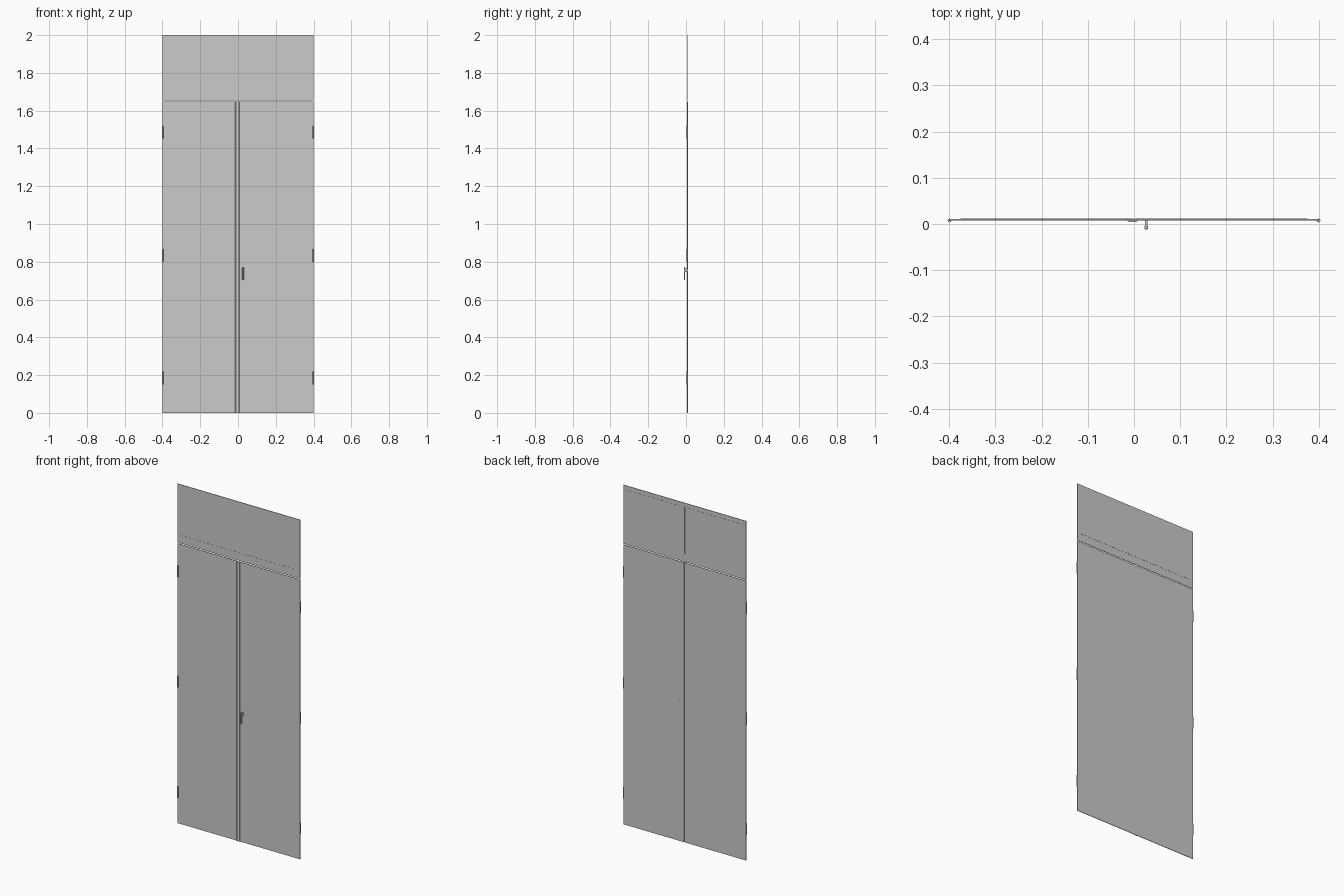
import bpy, bmesh
from mathutils import Vector

if "Cube" in bpy.data.objects:
    bpy.data.objects.remove(bpy.data.objects["Cube"])

FRONT, BACK = 0.008, 0.0108   # sheet thickness range along y


def box(name, x, y, z, bevel=0.0):
    """Box from (min, max) ranges on each axis."""
    bm = bmesh.new()
    bmesh.ops.create_cube(bm, size=1)
    for v in bm.verts:
        v.co = Vector([r[0] + (c + 0.5) * (r[1] - r[0]) for c, r in zip(v.co, (x, y, z))])
    if bevel:
        bmesh.ops.bevel(bm, geom=bm.edges[:], offset=bevel, segments=2, affect='EDGES', profile=0.5)
    return finish(name, bm)


def finish(name, bm):
    bmesh.ops.recalc_face_normals(bm, faces=bm.faces[:])
    me = bpy.data.meshes.new(name)
    bm.to_mesh(me)
    bm.free()
    ob = bpy.data.objects.new(name, me)
    bpy.context.collection.objects.link(ob)
    return ob


def cylinder(name, loc, r, depth, sides=20):
    bpy.ops.mesh.primitive_cylinder_add(vertices=sides, radius=r, depth=depth, location=loc)
    ob = bpy.context.object
    ob.name = name
    bpy.ops.object.shade_smooth_by_angle()
    return ob


def prism(name, profile, z0, z1):
    """Extrude an xy profile upwards."""
    bm = bmesh.new()
    face = bm.faces.new([bm.verts.new((x, y, z0)) for x, y in profile])
    ext = bmesh.ops.extrude_face_region(bm, geom=[face])
    top = [v for v in ext['geom'] if isinstance(v, bmesh.types.BMVert)]
    bmesh.ops.translate(bm, verts=top, vec=(0, 0, z1 - z0))
    return finish(name, bm)


# Two tall door leaves with a narrow gap between them
box("left_door", (-0.4, -0.009), (FRONT, BACK), (0, 1.648))
box("right_door", (0.005, 0.4), (FRONT, BACK), (0, 1.648))

# Cover strip over the meeting edge, with chamfered front
prism("centre_strip", [(-0.015, FRONT), (-0.011, 0.0045), (0.005, 0.0045), (0.009, FRONT)], 0, 1.648)

# Upper panel frame: four rails around the opening
box("upper_bottom_rail", (-0.4, 0.4), (FRONT, BACK), (1.653, 1.70))
box("upper_top_rail", (-0.4, 0.4), (FRONT, BACK), (1.975, 2.0))
for side, s in (("left", -1), ("right", 1)):
    box(side + "_upper_stile", sorted((s * 0.4, s * 0.375)), (FRONT, BACK), (1.70, 1.975))
    # Inset pane, set slightly back from the frame
    box(side + "_upper_pane", sorted((s * 0.375, s * 0.001)),
        (FRONT + 0.0008, BACK + 0.0008), (1.70, 1.975))
    # Hinge barrels on the outer edge
    for i, z in enumerate((0.184, 0.834, 1.486)):
        cylinder(f"{side}_hinge_{i + 1}", (s * 0.399, 0.0075, z), 0.004, 0.068)

# Handle: upright grip on a short stem
box("handle_grip", (0.0225, 0.0305), (-0.0115, -0.004), (0.703, 0.772), 0.0015)
box("handle_stem", (0.0235, 0.0295), (-0.005, FRONT + 0.001), (0.745, 0.765))

# Small latch tab on the back
box("latch_tab", (0.016, 0.037), (BACK - 0.001, 0.0116), (0.826, 0.835))
